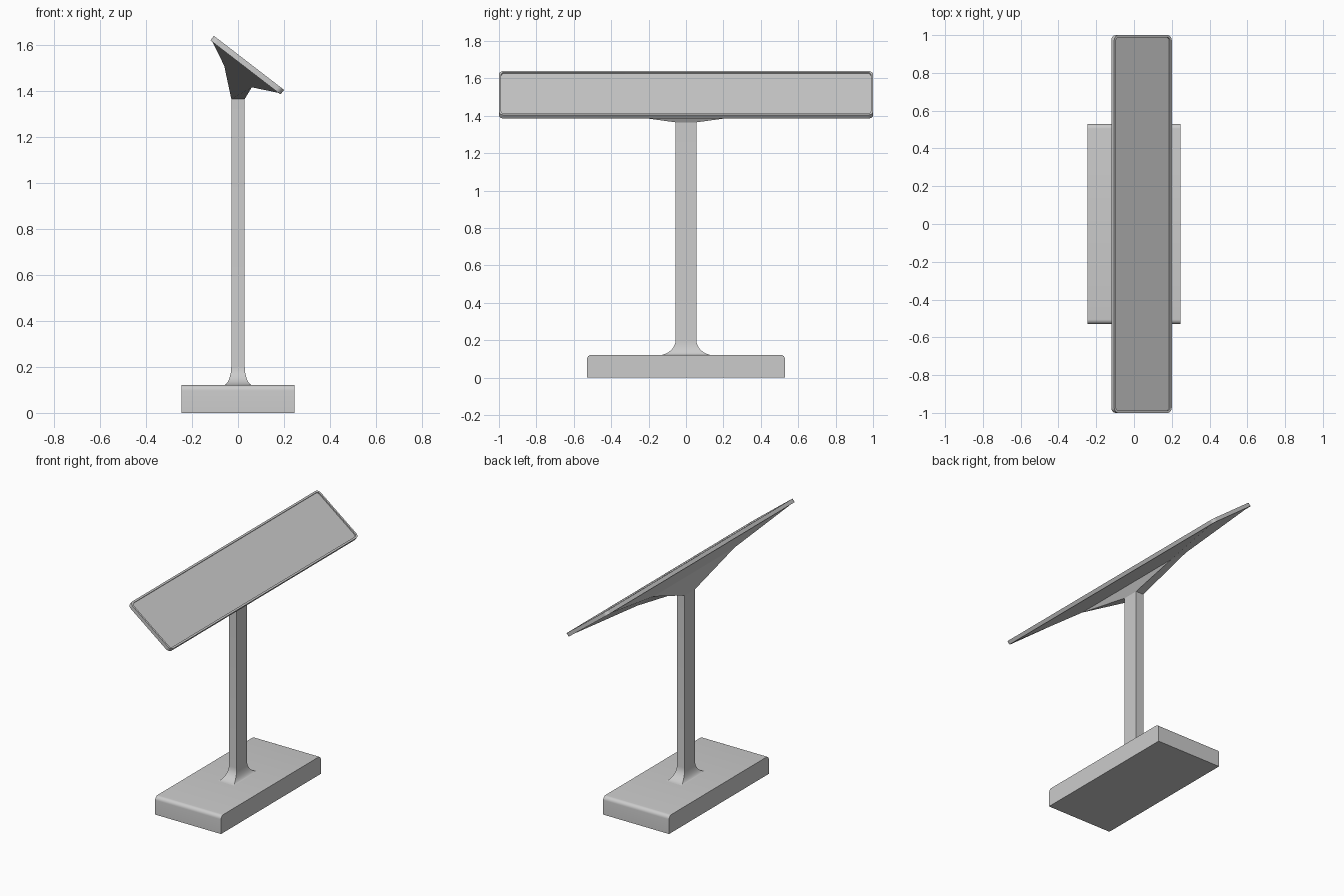
import bpy, math
from mathutils import Vector

if "Cube" in bpy.data.objects:
    bpy.data.objects.remove(bpy.data.objects["Cube"])


def loft(name, rings, smooth=30):
    """Skin a list of equal-length closed rings and cap both ends."""
    n = len(rings[0])
    verts = [v for r in rings for v in r]
    faces = [tuple(reversed(range(n))),
             tuple(range(len(verts) - n, len(verts)))]
    for k in range(len(rings) - 1):
        for i in range(n):
            j = (i + 1) % n
            faces.append((k * n + i, k * n + j, (k + 1) * n + j, (k + 1) * n + i))
    me = bpy.data.meshes.new(name)
    me.from_pydata(verts, [], faces)
    ob = bpy.data.objects.new(name, me)
    bpy.context.collection.objects.link(ob)
    bpy.ops.object.select_all(action='DESELECT')
    ob.select_set(True)
    bpy.context.view_layer.objects.active = ob
    bpy.ops.object.shade_smooth_by_angle(angle=math.radians(smooth))
    return ob


def rect(hx, hy, z):
    return [(-hx, -hy, z), (hx, -hy, z), (hx, hy, z), (-hx, hy, z)]


# Base: side profile with rounded upper ends, extruded along x
R, HY, H = 0.025, 0.53, 0.122
arc = [(HY - R + R * math.cos(t), H - R + R * math.sin(t))
       for t in [math.pi / 2 * i / 6 for i in range(7)]]
profile = [(-HY, 0), (HY, 0)] + arc + [(-y, z) for y, z in reversed(arc)]
loft("base", [[(x, y, z) for y, z in profile] for x in (-0.245, 0.245)])

# Post: rectangular column with a concave flared foot
Z_TOP = 1.365
rings = []
for i in range(9):
    t = math.pi / 2 * i / 8
    f = 1 - math.sin(t)
    rings.append(rect(0.029 + 0.036 * f, 0.055 + 0.092 * f,
                      0.12 + 0.085 * (1 - math.cos(t))))
rings.append(rect(0.029, 0.055, Z_TOP))
loft("post", rings)

# Tilted frame shared by the panel and its bracket
A = math.atan2(0.235, 0.305)
U = Vector((math.cos(A), 0, -math.sin(A)))
N = Vector((math.sin(A), 0, math.cos(A)))
C = Vector((0.0325, 0, 1.5025))


def tilted(u, y, n):
    return C + U * u + N * n + Vector((0, y, 0))


def rounded(hu, hy, r, n):
    """Rounded rectangle in the tilted plane."""
    pts = []
    for k, (su, sy) in enumerate([(1, 1), (-1, 1), (-1, -1), (1, -1)]):
        for i in range(6):
            t = math.pi / 2 * (k + i / 5)
            pts.append(tilted(su * (hu - r) + r * math.cos(t),
                              sy * (hy - r) + r * math.sin(t), n))
    return pts


# Panel: thin slab with a narrow rim around a recessed face
HU, T, RIM = 0.1925, 0.025, 0.012
loft("panel", [rounded(HU, 1.0, 0.028, 0),
               rounded(HU, 1.0, 0.028, T),
               rounded(HU - RIM, 1.0 - RIM, 0.018, T),
               rounded(HU - RIM, 1.0 - RIM, 0.018, T - 0.008)])

# Bracket: spreads from the post top to the whole back of the panel
middle = [(-0.06, -0.43, 1.51), (0.06, -0.43, 1.416),
          (0.06, 0.43, 1.416), (-0.06, 0.43, 1.51)]
back = [tilted(su * (HU - 0.005), sy * 0.985, 0.003)
        for su, sy in [(-1, -1), (1, -1), (1, 1), (-1, 1)]]
loft("bracket", [rect(0.029, 0.055, Z_TOP), middle, back], smooth=5)
